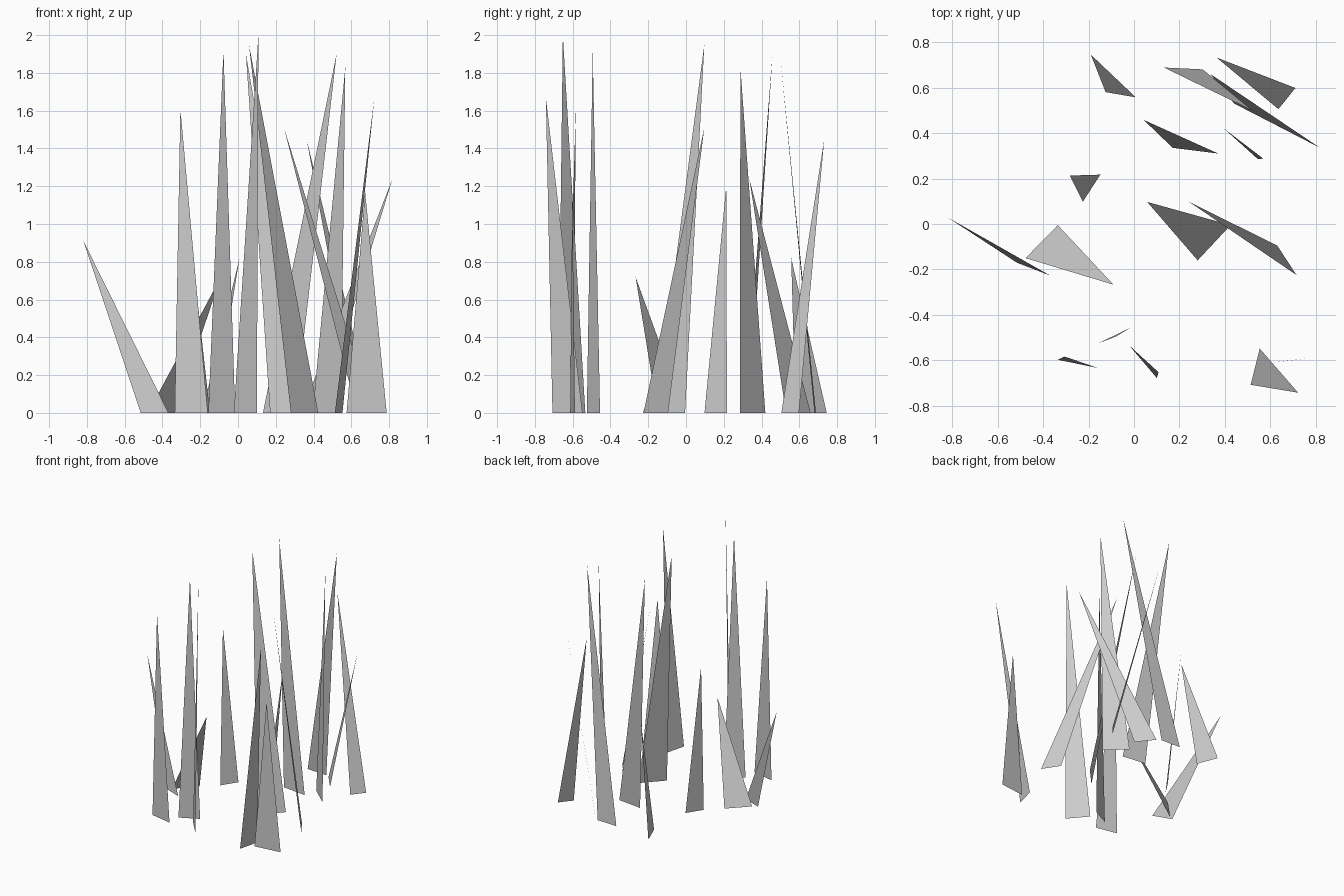
import bpy

# Tuft of grass: every blade is one flat triangle standing on the ground.
# Each row: base corner (x, y), base corner (x, y), tip (x, y, z)
BLADES = [
    # back rows
    ((-0.19, 0.745), (-0.125, 0.58), (0.008, 0.557, 0.82)),
    ((0.132, 0.688), (0.302, 0.68), (0.522, 0.498, 1.90)),
    ((0.71, 0.598), (0.635, 0.505), (0.363, 0.732, 1.45)),
    ((0.335, 0.66), (0.44, 0.53), (0.818, 0.335, 1.24)),
    ((0.17, 0.335), (0.37, 0.31), (0.042, 0.458, 1.90)),
    ((0.395, 0.42), (0.545, 0.285), (0.568, 0.288, 1.83)),
    # middle rows
    ((-0.148, 0.217), (-0.225, 0.098), (-0.282, 0.213, 1.20)),
    ((-0.515, -0.17), (-0.368, -0.227), (-0.818, 0.028, 0.91)),
    ((-0.335, -0.005), (-0.477, -0.15), (-0.09, -0.267, 0.72)),
    ((0.425, -0.005), (0.28, -0.16), (0.058, 0.097, 1.95)),
    ((0.63, -0.095), (0.715, -0.225), (0.243, 0.097, 1.51)),
    # front rows
    ((-0.157, -0.525), (-0.015, -0.455), (-0.077, -0.494, 1.92)),
    ((-0.335, -0.597), (-0.16, -0.633), (-0.305, -0.583, 1.61)),
    ((-0.022, -0.533), (0.10, -0.677), (0.108, -0.652, 2.0)),
    ((0.553, -0.548), (0.513, -0.707), (0.722, -0.742, 1.67)),
    ((0.575, -0.613), (0.787, -0.588), (0.673, -0.602, 1.17)),
]


def add_blade(name, a, b, tip):
    mesh = bpy.data.meshes.new(name)
    mesh.from_pydata([(*a, 0), (*b, 0), tip], [], [(0, 1, 2)])
    obj = bpy.data.objects.new(name, mesh)
    bpy.context.collection.objects.link(obj)


for i, (a, b, tip) in enumerate(BLADES, 1):
    add_blade(f"grass_blade_{i:02d}", a, b, tip)
